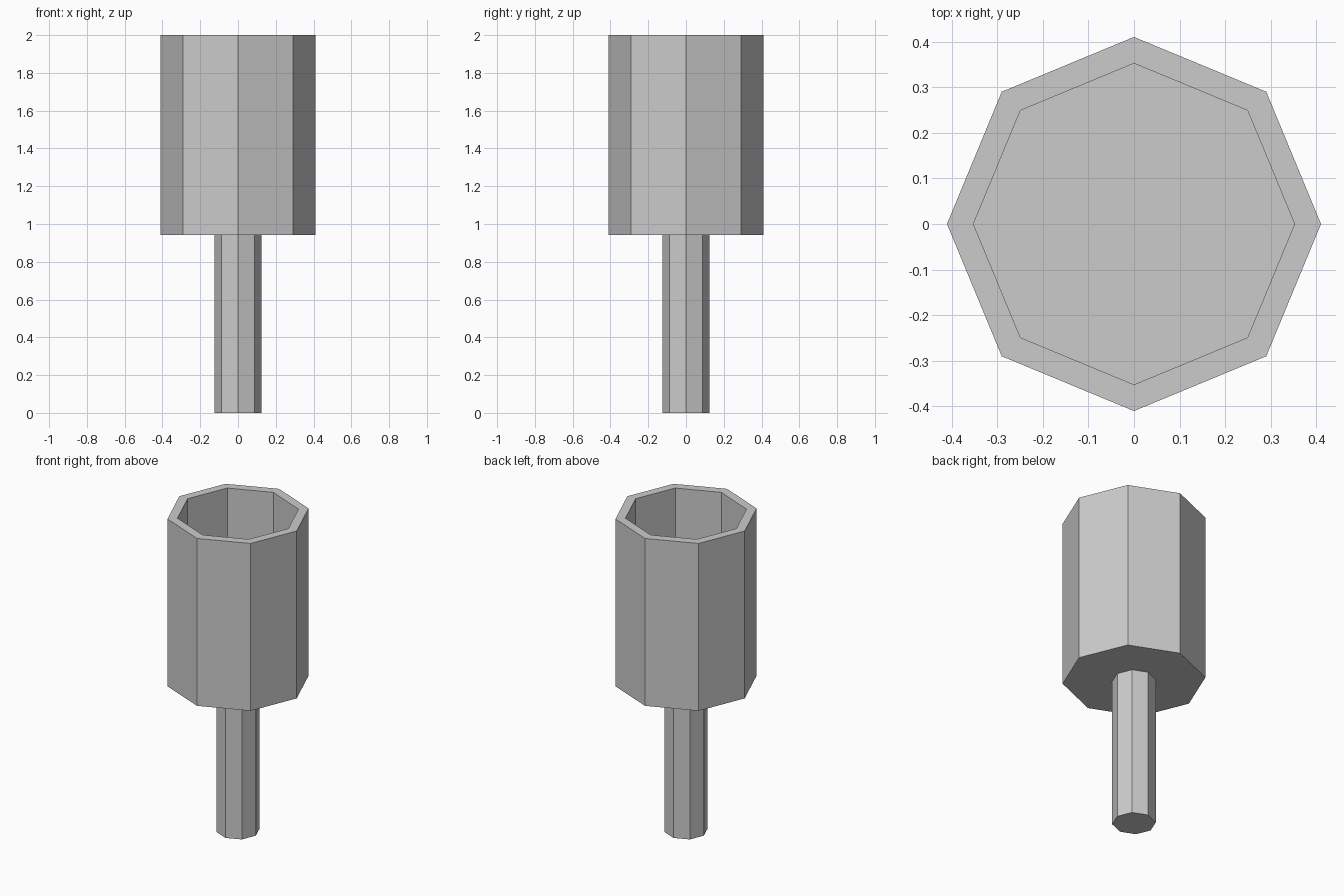
import bpy, bmesh
from math import cos, sin, tau

if "Cube" in bpy.data.objects:
    bpy.data.objects.remove(bpy.data.objects["Cube"])

SIDES = 8


def lathe(name, profile):
    """Spin an (radius, z) profile into a closed eight-sided solid."""
    bm = bmesh.new()
    rings = [[bm.verts.new((r * cos(tau * i / SIDES), r * sin(tau * i / SIDES), z))
              for i in range(SIDES)] for r, z in profile]
    for a, b in zip(rings, rings[1:]):
        for i in range(SIDES):
            j = (i + 1) % SIDES
            bm.faces.new((a[i], a[j], b[j], b[i]))
    bm.faces.new(rings[0][::-1])
    bm.faces.new(rings[-1])
    bmesh.ops.recalc_face_normals(bm, faces=bm.faces)
    mesh = bpy.data.meshes.new(name)
    bm.to_mesh(mesh)
    bm.free()
    obj = bpy.data.objects.new(name, mesh)
    bpy.context.collection.objects.link(obj)
    return obj


# Slim handle below the cup
lathe("stem", [(0.125, 0.0), (0.125, 0.943)])

# Hollow cup: outer wall, rim, inner wall, floor
lathe("cup", [(0.41, 0.943), (0.41, 2.0), (0.352, 2.0), (0.352, 1.0)])
